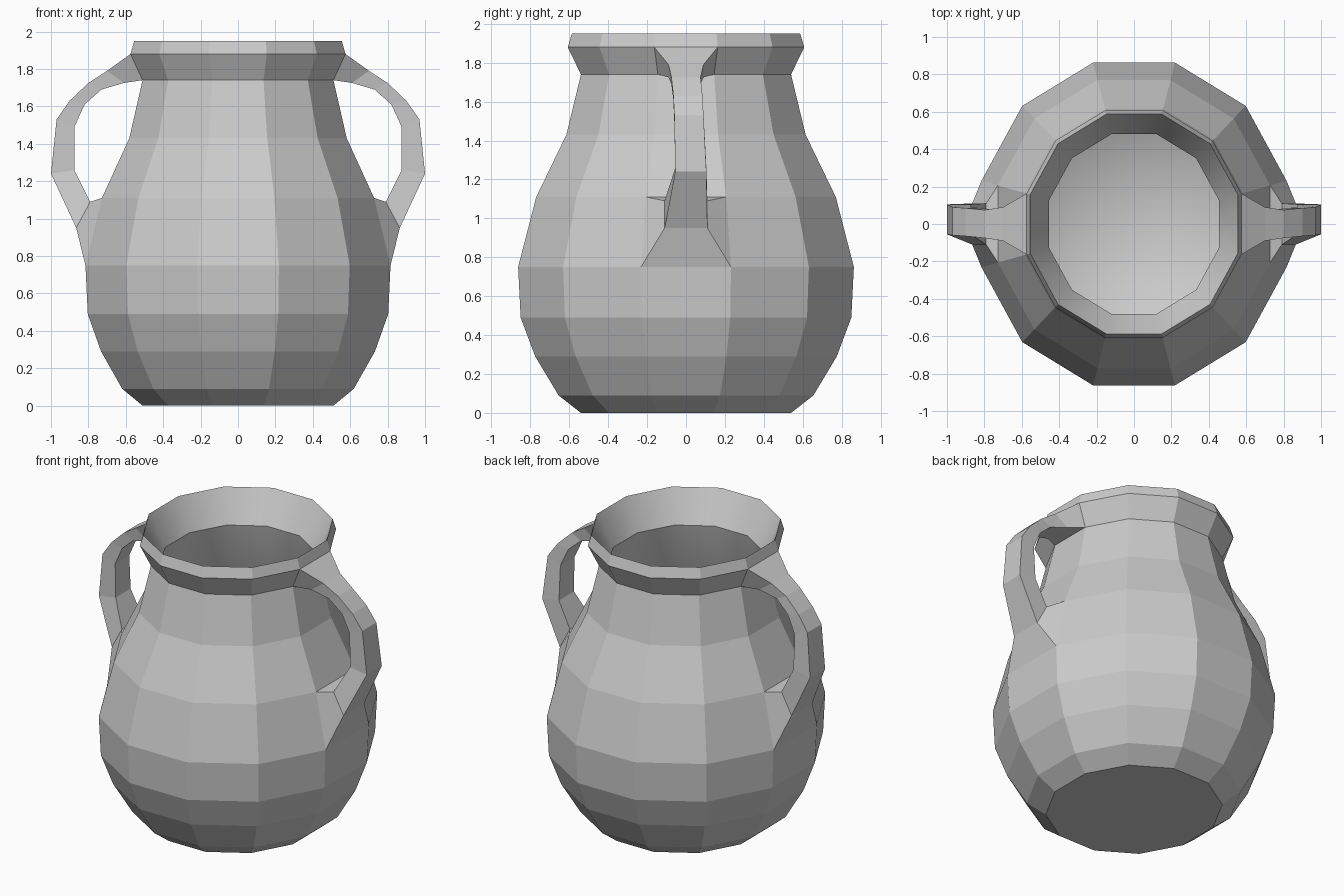
import bpy, bmesh, math

cube = bpy.data.objects.get("Cube")
if cube:
    bpy.data.objects.remove(cube, do_unlink=True)

SIDES = 12
X_SCALE = 0.945                      # body is slightly narrower towards the handles
HALF = math.pi / SIDES

# (z, distance to the front face): outside from base to rim, then down the inside
OUTER = [(0, .54), (.09, .655), (.29, .775), (.49, .85), (.75, .863),
         (1.11, .77), (1.43, .615), (1.74, .54), (1.88, .608), (1.95, .587)]
INNER = [(1.74, .48), (1.43, .55), (1.11, .69), (.75, .78), (.49, .76),
         (.29, .69), (.14, .52)]

# Handle sections: outer x, z, inner x, z, half width, shift in y
HANDLE = [(.70, 1.79, .61, 1.725, .09, 0), (.80, 1.725, .73, 1.69, .075, 0),
          (.90, 1.63, .82, 1.61, .075, .01), (.97, 1.53, .875, 1.49, .075, .015),
          (1.0, 1.24, .875, 1.26, .08, .025), (.865, .95, .79, 1.09, .11, 0)]

bm = bmesh.new()


def ring(z, apothem):
    r = apothem / math.cos(HALF)
    angles = [HALF + 2 * HALF * i for i in range(SIDES)]
    return [bm.verts.new((r * X_SCALE * math.cos(a), r * math.sin(a), z)) for a in angles]


def bridge(a, b, skip=(), smooth=False):
    for i in range(len(a)):
        if i not in skip:
            j = (i + 1) % len(a)
            bm.faces.new((a[i], a[j], b[j], b[i])).smooth = smooth


# Body: lathed walls, leaving openings where the handles grow out
rings = [ring(*p) for p in OUTER + INNER]
ANCHOR_LOW, ANCHOR_HIGH = 4, 7
SIDE_FACES = {1: SIDES - 1, -1: SIDES // 2 - 1}
for k in range(len(rings) - 1):
    skip = SIDE_FACES.values() if k in (ANCHOR_LOW, ANCHOR_HIGH) else ()
    bridge(rings[k], rings[k + 1], skip, smooth=k >= len(OUTER) - 1)
bm.faces.new(rings[0])

# Floor inside the jar
centre = bm.verts.new((0, 0, .08))
floor = rings[-1]
for i in range(SIDES):
    bm.faces.new((floor[i], floor[(i + 1) % SIDES], centre)).smooth = True

# Crease around the inside of the neck
neck = rings[len(OUTER)]
for i in range(SIDES):
    bm.edges.get((neck[i], neck[(i + 1) % SIDES])).smooth = False

# Handles: strips of quads from the rim band to the shoulder band
for side, face in SIDE_FACES.items():
    def opening(low, outer_is_high):
        pair = [face, (face + 1) % SIDES]
        back, front = sorted(pair, key=lambda i: -rings[low][i].co.y)
        top, bottom = rings[low + 1], rings[low]
        out, inn = (top, bottom) if outer_is_high else (bottom, top)
        return [out[front], out[back], inn[back], inn[front]]

    loops = [opening(ANCHOR_HIGH, True)]
    for ox, oz, ix, iz, w, dy in HANDLE:
        loops.append([bm.verts.new((side * x, dy + y, z)) for x, y, z in
                      ((ox, -w, oz), (ox, w, oz), (ix, w, iz), (ix, -w, iz))])
    loops.append(opening(ANCHOR_LOW, False))
    for a, b in zip(loops, loops[1:]):
        bridge(a, b)

bmesh.ops.recalc_face_normals(bm, faces=bm.faces)
mesh = bpy.data.meshes.new("two_handled_jar")
bm.to_mesh(mesh)
bm.free()
jar = bpy.data.objects.new("two_handled_jar", mesh)
bpy.context.collection.objects.link(jar)

# Plain grey clay
clay = bpy.data.materials.new("grey_clay")
clay.use_nodes = True
colour = (.6, .6, .6, 1)
clay.diffuse_color = colour
clay.node_tree.nodes["Principled BSDF"].inputs["Base Color"].default_value = colour
mesh.materials.append(clay)
